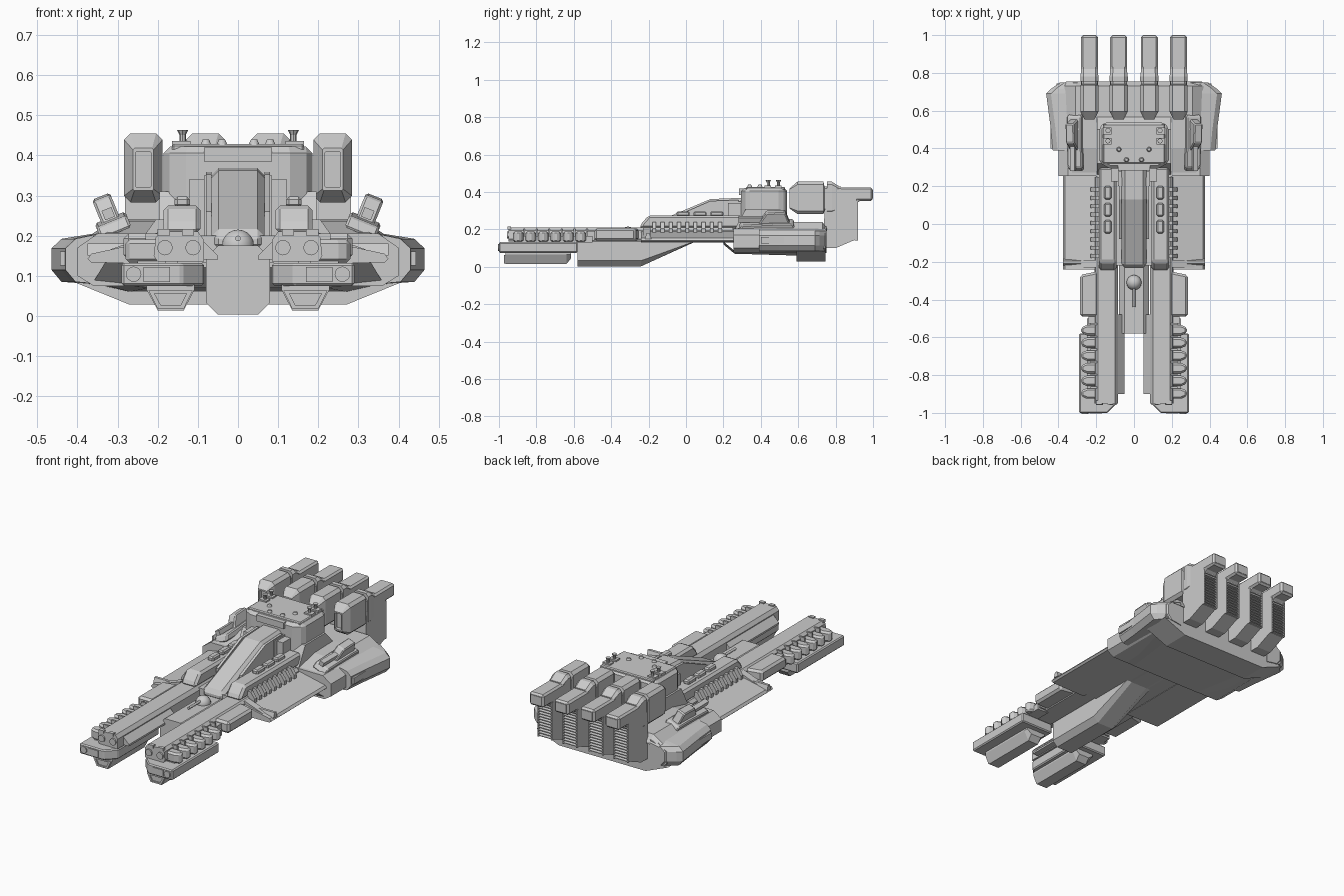
import bpy, bmesh
from math import radians, pi, cos, sin
from mathutils import Euler, Vector, Matrix


def finish(bm, name, mirror=False, bevel=0):
    bmesh.ops.recalc_face_normals(bm, faces=bm.faces)
    me = bpy.data.meshes.new(name)
    bm.to_mesh(me)
    bm.free()
    ob = bpy.data.objects.new(name, me)
    bpy.context.collection.objects.link(ob)
    if bevel:
        m = ob.modifiers.new("Bevel", 'BEVEL')
        m.width, m.segments, m.limit_method = bevel, 1, 'ANGLE'
    if mirror:
        ob.modifiers.new("Mirror", 'MIRROR').use_mirror_merge = False
    return ob


def skin(name, rings, mirror=False, bevel=0):
    """Closed solid through rings with equal point counts."""
    bm = bmesh.new()
    vs = [[bm.verts.new(p) for p in r] for r in rings]
    n = len(vs[0])
    for a, b in zip(vs, vs[1:]):
        for i in range(n):
            j = (i + 1) % n
            bm.faces.new((a[i], a[j], b[j], b[i]))
    bm.faces.new(vs[0])
    bm.faces.new(vs[-1])
    return finish(bm, name, mirror, bevel)


def loft(name, secs, mirror=False, bevel=0):
    """Sections are (y, [(x, z), ...])."""
    return skin(name, [[(x, y, z) for x, z in pts] for y, pts in secs], mirror, bevel)


def side(name, pts, x0, x1, mirror=False, bevel=0):
    """Profile of (y, z) points extruded along x."""
    return skin(name, [[(x, y, z) for y, z in pts] for x in (x0, x1)], mirror, bevel)


def plan(name, pts, z0, z1, mirror=False, bevel=0):
    """Outline of (x, y) points extruded along z."""
    return skin(name, [[(x, y, z) for x, y in pts] for z in (z0, z1)], mirror, bevel)


def box(name, x, y, z, mirror=True, bevel=0):
    return plan(name, [(x[0], y[0]), (x[1], y[0]), (x[1], y[1]), (x[0], y[1])], *z, mirror, bevel)


def cyl(name, loc, r, depth, axis='Z', mirror=True, r2=None, n=16):
    bm = bmesh.new()
    rot = Euler((pi / 2, 0, 0)).to_matrix().to_4x4() if axis == 'Y' else Matrix()
    bmesh.ops.create_cone(bm, cap_ends=True, segments=n, radius1=r, radius2=r if r2 is None else r2,
                          depth=depth, matrix=Matrix.Translation(loc) @ rot)
    return finish(bm, name, mirror)


def sym(pts):
    return pts + [(-x, z) for x, z in reversed(pts)]


def octo(x0, x1, z0, z1, c):
    return [(x0 + c, z0), (x1 - c, z0), (x1, z0 + c), (x1, z1 - c),
            (x1 - c, z1), (x0 + c, z1), (x0, z1 - c), (x0, z0 + c)]


# Central keel with raked underside
def keel_ring(y, zb, c):
    return y, sym([(0.05, zb), (0.08, zb + c), (0.08, 0.145), (0.05, 0.175)])
loft("keel", [keel_ring(-0.58, 0.003, 0.03), keel_ring(-0.24, 0.003, 0.03), keel_ring(0.04, 0.13, 0.004),
              keel_ring(0.26, 0.13, 0.004)])

# Forward arms, two emitters each
arm = [(0.085, 0.135), (0.20, 0.135), (0.21, 0.15), (0.205, 0.195), (0.19, 0.21), (0.10, 0.21), (0.085, 0.19)]
loft("forward_arm", [(-0.95, arm), (0.25, arm)], True)
for i, x in enumerate((0.112, 0.182)):
    cyl(f"upper_emitter_{i}", (x, -0.952, 0.17), 0.019, 0.012, 'Y')
loft("arm_inner_rail", [(y, [(0.05, 0.14), (0.09, 0.14), (0.09, 0.19), (0.05, 0.15)]) for y in (-0.9, -0.48)], True)

# Lower arm blocks and slung pods
plan("lower_arm", [(0.14, -1), (0.29, -1), (0.29, -0.58), (0.085, -0.58), (0.085, -0.945)], 0.075, 0.132, True, 0.006)
cyl("lower_emitter", (0.26, -1.0, 0.104), 0.019, 0.012, 'Y')
box("lower_emitter_panel", (0.17, 0.235), (-1.004, -0.99), (0.085, 0.122))
pod = [(0.135, 0.014), (0.20, 0.014), (0.228, 0.066), (0.228, 0.078), (0.108, 0.078), (0.108, 0.066)]
loft("slung_pod", [(-0.965, pod), (-0.64, pod), (-0.615, [(x, max(z, 0.045)) for x, z in pod])], True)
rim = [(0.135, 0.018), (0.20, 0.018), (0.223, 0.063), (0.113, 0.063)]
core = [(0.143, 0.026), (0.192, 0.026), (0.208, 0.056), (0.128, 0.056)]
loft("slung_pod_mouth", [(-0.965, rim), (-0.972, rim), (-0.972, core), (-0.955, core)], True)

# Outer ribs on the arms
box("rib_base", (0.18, 0.25), (-0.92, -0.5), (0.13, 0.165))
for i in range(6):
    y = -0.9 + i * 0.067
    plan(f"arm_rib_{i}", [(0.19, y - 0.025), (0.25, y - 0.025), (0.28, y - 0.012), (0.28, y + 0.018),
                          (0.25, y + 0.03), (0.19, y + 0.03)], 0.132, 0.19, True, 0.01)
    box(f"rib_clamp_{i}", (0.19, 0.23), (y + 0.03, y + 0.04), (0.14, 0.205))
for i in range(2):
    box(f"arm_tip_lug_{i}", (0.11 + i * 0.06, 0.14 + i * 0.06), (-0.955, -0.935), (0.2, 0.216))
plan("arm_shoulder", [(0.19, -0.49), (0.285, -0.49), (0.285, -0.27), (0.19, -0.25)], 0.14, 0.205, True, 0.012)
box("shoulder_link", (0.19, 0.24), (-0.53, -0.49), (0.14, 0.19))

# Middle body and wing plates
box("middle_body", (-0.2, 0.2), (-0.22, 0.26), (0.132, 0.2), False)
wing = [(0.15, 0.13), (0.365, 0.133), (0.375, 0.142), (0.365, 0.155), (0.24, 0.182), (0.15, 0.2)]
loft("wing_plate", [(-0.24, wing), (0.26, wing)], True)
side("wing_fin", [(-0.22, 0.15), (-0.21, 0.18), (-0.195, 0.18), (-0.185, 0.15)], 0.23, 0.375, True)
loft("wing_brace", [(-0.23, [(0.2, 0.17), (0.32, 0.165), (0.2, 0.208)]), (-0.19, [(0.2, 0.17), (0.32, 0.165), (0.2, 0.208)])], True)

# Raised arm decks with sloped noses, deck blocks and side teeth
side("upper_deck", [(-0.25, 0.205), (-0.235, 0.235), (-0.2, 0.275), (0.2, 0.275), (0.3, 0.275), (0.3, 0.205)],
     0.093, 0.186, True, 0.012)
for i, y in enumerate((-0.05, 0.04, 0.13)):
    box(f"deck_block_{i}", (0.12, 0.158), (y, y + 0.07), (0.27, 0.297), bevel=0.007)
for i in range(9):
    y = -0.18 + i * 0.044
    loft(f"side_tooth_{i}", [(v, [(0.18, 0.18), (0.23, 0.18), (0.23, 0.205), (0.205, 0.24), (0.18, 0.24)])
                             for v in (y, y + 0.02)], True)

# Sloping spine running up to the tower
side("spine", [(-0.23, 0.16), (-0.23, 0.21), (0.13, 0.362), (0.32, 0.37), (0.32, 0.16)], -0.066, 0.066, False, 0.018)
side("spine_rail", [(-0.08, 0.26), (0.13, 0.352), (0.28, 0.358), (0.28, 0.2), (-0.08, 0.2)], 0.066, 0.08, True)
box("tower_step_inner", (0.06, 0.085), (0.2, 0.32), (0.19, 0.35))
box("tower_step_outer", (0.06, 0.122), (0.225, 0.32), (0.19, 0.34))

# Nose gun between the arms
bm = bmesh.new()
bmesh.ops.create_uvsphere(bm, u_segments=16, v_segments=10, radius=0.04, matrix=Matrix.Translation((0, -0.31, 0.175)))
gun = finish(bm, "nose_gun_ball")
gun.data.polygons.foreach_set("use_smooth", [True] * len(gun.data.polygons))
cyl("nose_gun_barrel", (0, -0.385, 0.193), 0.007, 0.11, 'Y', False)

# Rear hull: main slab, cheek pods, deck and lower skirt
hull = sym([(0.36, 0.075), (0.40, 0.10), (0.40, 0.17), (0.35, 0.205)])
loft("rear_hull", [(0.255, hull), (0.745, hull)])
def cheek(y, x):
    return y, [(0.3, 0.075), (x - 0.025, 0.085), (x, 0.115), (x, 0.168), (x - 0.025, 0.192), (0.3, 0.215)]
loft("cheek_pod", [cheek(0.39, 0.43), cheek(0.5, 0.44), cheek(0.69, 0.465), cheek(0.715, 0.44), cheek(0.75, 0.39)], True)
side("cheek_band", [(0.4, 0.125), (0.4, 0.16), (0.66, 0.16), (0.66, 0.125)], 0.39, 0.443, True)
loft("rear_deck", [(0.26, sym([(0.36, 0.19), (0.33, 0.202)])), (0.4, sym([(0.36, 0.2), (0.31, 0.236)])),
                   (0.57, sym([(0.36, 0.2), (0.31, 0.24)])), (0.73, sym([(0.37, 0.2), (0.31, 0.24)])),
                   (0.755, sym([(0.36, 0.19), (0.3, 0.2)]))])
loft("rear_skirt", [(0.59, sym([(0.27, 0.028), (0.41, 0.085)])), (0.745, sym([(0.27, 0.028), (0.41, 0.085)]))])
loft("belly_plate", [(0.2, sym([(0.2, 0.12), (0.33, 0.135)])), (0.26, sym([(0.22, 0.07), (0.36, 0.085)])),
                     (0.6, sym([(0.27, 0.06), (0.38, 0.085)]))])

# Command tower
plan("tower", sym([(0.13, 0.295), (0.185, 0.325), (0.185, 0.51), (0.155, 0.54)]), 0.2, 0.422, False, 0.016)
box("tower_brow", (-0.085, 0.085), (0.284, 0.31), (0.385, 0.42), False)
box("tower_roof_plate", (-0.165, 0.165), (0.32, 0.53), (0.41, 0.428), False, 0.005)
side("tower_skirt", [(0.26, 0.2), (0.32, 0.31), (0.5, 0.31), (0.57, 0.235), (0.57, 0.2)], -0.195, 0.195)
for i, (x, y) in enumerate(((0.04, 0.34), (0.08, 0.395))):
    cyl(f"roof_dome_{i}", (x, y, 0.43), 0.016, 0.018, r2=0.008)
for i, y in enumerate((0.44, 0.495)):
    cyl(f"roof_mast_{i}", (0.138, y, 0.442), 0.008, 0.04, n=8)
    cyl(f"roof_dish_{i}", (0.138, y, 0.457), 0.008, 0.012, r2=0.014, n=8)
    box(f"roof_mount_{i}", (0.118, 0.165), (y - 0.02, y + 0.015), (0.42, 0.436))

# Outward leaning side turrets
def lean(ob):
    ob.data.transform(Matrix.Translation((0.31, 0, 0.225)) @ Euler((0, radians(22), 0)).to_matrix().to_4x4())
lean(side("turret_base", [(0.28, -0.02), (0.3, 0.012), (0.5, 0.022), (0.57, 0.02), (0.59, -0.02)], -0.04, 0.042, True, 0.006))
lean(side("turret_house", [(0.38, 0.0), (0.43, 0.075), (0.53, 0.08), (0.56, 0.0)], -0.022, 0.026, True, 0.006))
lean(box("turret_barrel", (-0.012, 0.014), (0.28, 0.43), (0.02, 0.045)))

# Four engines: front intake pod, stepped duct, louvred exhaust column
for i, c in enumerate((0.081, 0.236)):
    a, b = c - 0.048, c + 0.048
    big, lip = octo(a, b, 0.283, 0.455, 0.016), octo(a + 0.022, b - 0.022, 0.312, 0.418, 0.004)
    hole = octo(a + 0.028, b - 0.028, 0.32, 0.41, 0.004)
    neck = octo(a + 0.005, b - 0.005, 0.30, 0.43, 0.012)
    loft(f"engine_pod_{i}", [(0.575, hole), (0.553, hole), (0.553, lip), (0.595, big), (0.735, big), (0.74, neck),
                             (0.755, neck), (0.755, big), (0.78, big), (0.82, neck), (0.83, neck)], True)
    side(f"engine_duct_{i}", [(0.77, 0.30), (0.77, 0.44), (0.82, 0.425), (0.998, 0.425), (0.998, 0.352), (0.92, 0.352),
                              (0.9, 0.30)], a + 0.003, b - 0.003, True, 0.01)
    box(f"exhaust_mouth_{i}", (a + 0.014, b - 0.014), (0.99, 1.0), (0.365, 0.412))
    side(f"engine_column_{i}", [(0.73, 0.10), (0.80, 0.10), (0.905, 0.145), (0.905, 0.36), (0.745, 0.36)],
         a + 0.003, b - 0.003, True)
    for s in range(13):
        z = 0.148 + s * 0.0155
        side(f"exhaust_louvre_{i}_{s}", [(0.9, z), (0.92, z), (0.92, z + 0.004), (0.9, z + 0.009)], a + 0.008, b - 0.008, True)
    for s, x in enumerate((a + 0.003, b - 0.009)):
        box(f"exhaust_frame_{i}_{s}", (x, x + 0.006), (0.9, 0.92), (0.142, 0.355))
